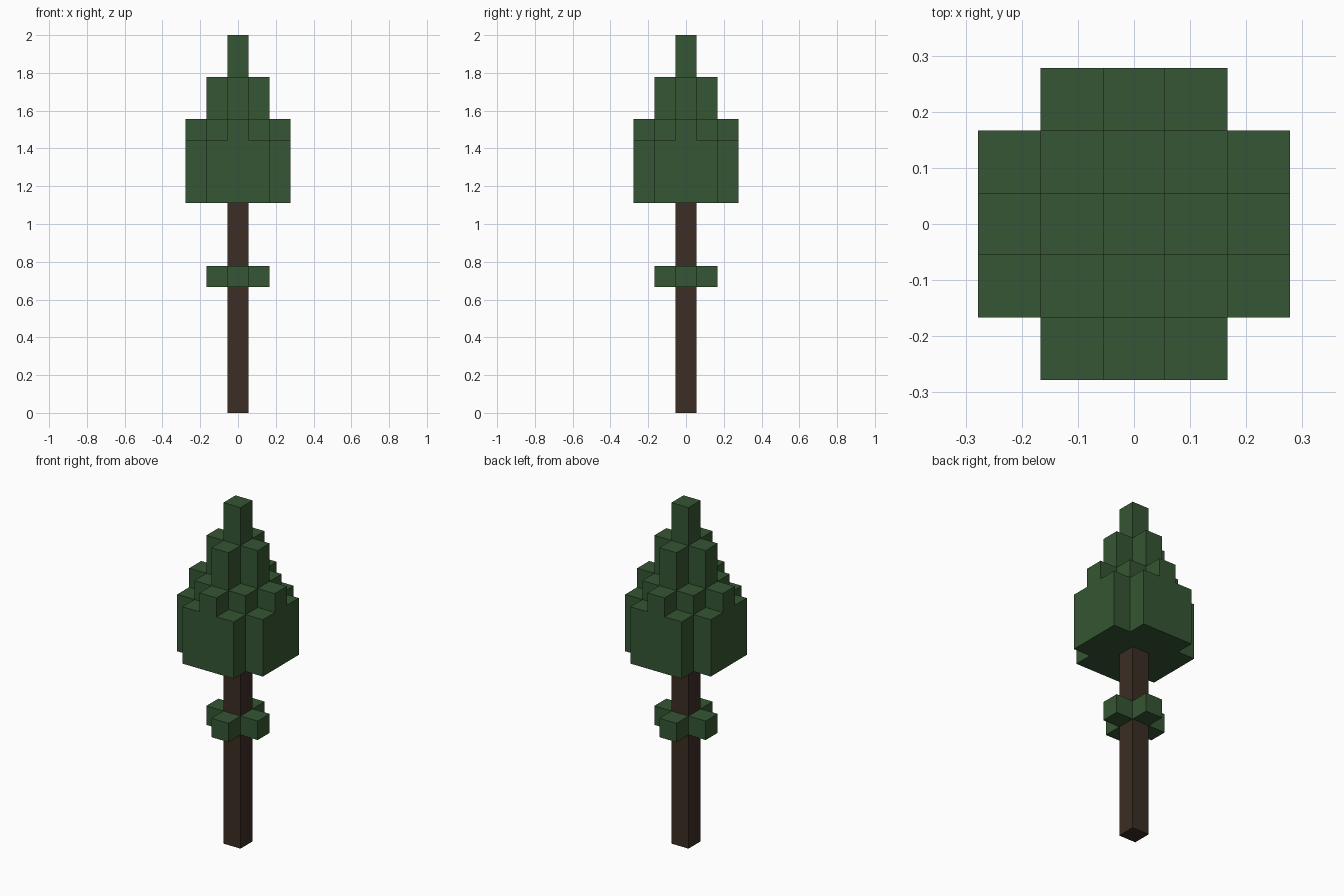
import bpy
import bmesh
import math

U = 1 / 9  # edge length of one block

cube = bpy.data.objects.get("Cube")
if cube:
    bpy.data.objects.remove(cube)


def make_material(name, rgb):
    mat = bpy.data.materials.new(name)
    mat.use_nodes = True
    mat.diffuse_color = (*rgb, 1)
    mat.node_tree.nodes["Principled BSDF"].inputs["Base Color"].default_value = (*rgb, 1)
    return mat


def block_part(name, mat, base, tops, core=None):
    """Skin of block columns rising from base to tops[(i, j)]; a core cell is left uncapped."""
    bm = bmesh.new()

    def quad(points):
        bm.faces.new([bm.verts.new([c * U for c in p]) for p in points])

    for (i, j), top in tops.items():
        if (i, j) == core:
            continue
        corners = [(i + a, j + b) for a, b in ((-.5, -.5), (.5, -.5), (.5, .5), (-.5, .5))]
        quad([(x, y, top) for x, y in corners])
        quad([(x, y, base) for x, y in reversed(corners)])
        # Walls only where the neighbouring column is lower
        for k, (dx, dy) in enumerate(((0, -1), (1, 0), (0, 1), (-1, 0))):
            low = tops.get((i + dx, j + dy), base)
            if low < top:
                a, b = corners[k], corners[(k + 1) % 4]
                quad([(*a, low), (*b, low), (*b, top), (*a, top)])

    bmesh.ops.remove_doubles(bm, verts=bm.verts, dist=U / 100)
    mesh = bpy.data.meshes.new(name)
    bm.to_mesh(mesh)
    bm.free()
    mesh.materials.append(mat)
    obj = bpy.data.objects.new(name, mesh)
    bpy.context.collection.objects.link(obj)
    return obj


leaf_green = make_material("leaf green", (0.036, 0.093, 0.033))
bark_brown = make_material("bark brown", (0.045, 0.027, 0.018))

# Trunk
block_part("trunk", bark_brown, 0, {(0, 0): 10})

# Leaf collar: a plus of blocks around the trunk
collar = {(i, j): 7 for i in range(-1, 2) for j in range(-1, 2) if abs(i) + abs(j) < 2}
block_part("leaf_collar", leaf_green, 6, collar, core=(0, 0))

# Crown: column height falls with distance from the trunk, outer corners missing
height_by_distance = (18, 16, 14, 13)
crown = {(i, j): height_by_distance[abs(i) + abs(j)]
         for i in range(-2, 3) for j in range(-2, 3) if abs(i) + abs(j) < 4}
block_part("crown", leaf_green, 10, crown)
